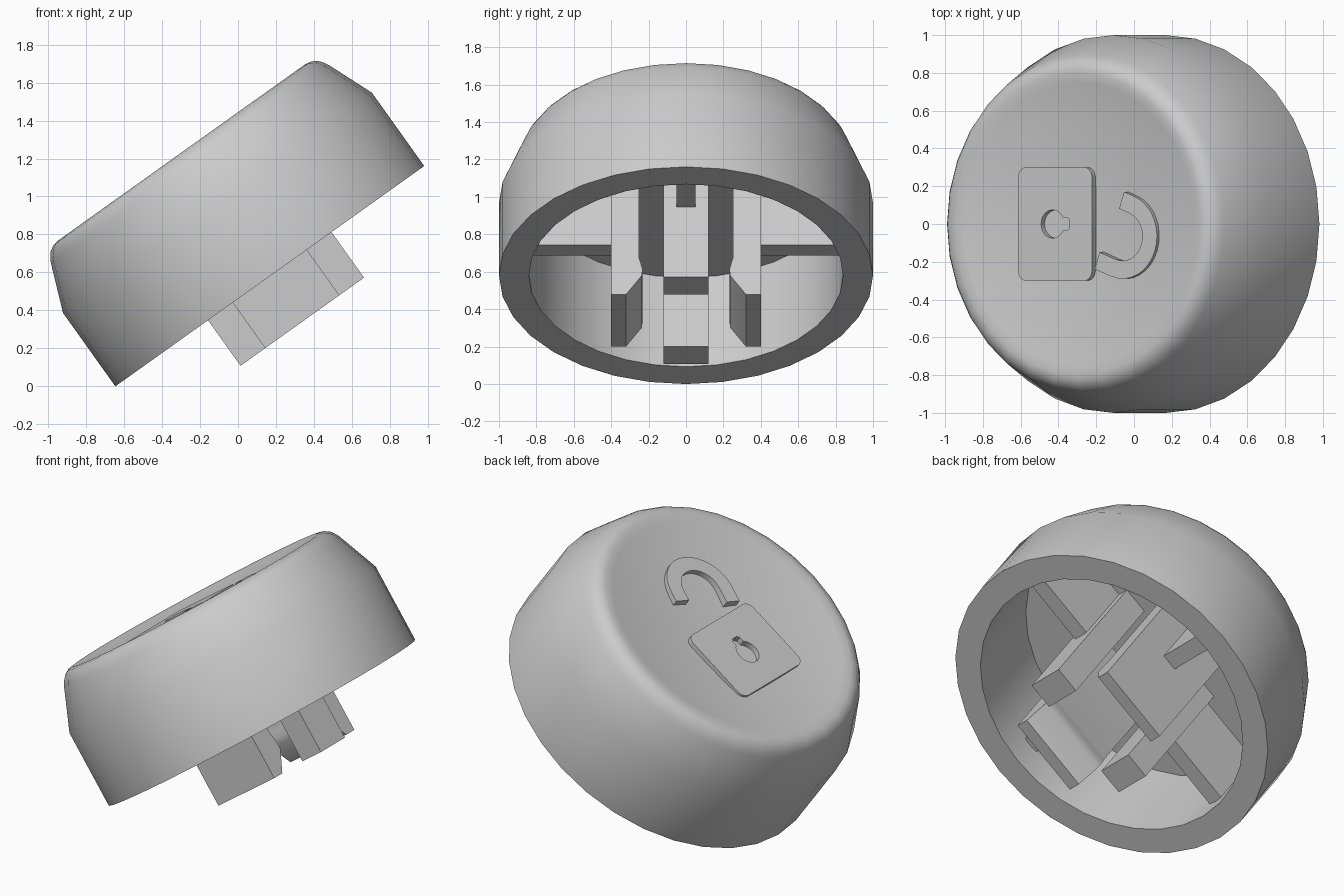
import bpy, bmesh, math
from mathutils import Matrix, Vector

old = bpy.data.objects.get("Cube")
if old:
    bpy.data.objects.remove(old, do_unlink=True)

# The cap is modelled upright, then tipped about y into place
TILT = math.radians(35.5)
PLACE = Matrix.Translation((0.1675, 0, 0.58)) @ Matrix.Rotation(-TILT, 4, 'Y')
CEILING = 0.585

grey = bpy.data.materials.new("plain grey plastic")
grey.use_nodes = True
colour = (0.6, 0.6, 0.6, 1)
grey.diffuse_color = colour
grey.node_tree.nodes["Principled BSDF"].inputs["Base Color"].default_value = colour


def add(name, mesh, local=Matrix()):
    obj = bpy.data.objects.new(name, mesh)
    bpy.context.scene.collection.objects.link(obj)
    mesh.materials.clear()
    mesh.materials.append(grey)
    mesh.transform(PLACE @ local)
    bpy.ops.object.select_all(action='DESELECT')
    obj.select_set(True)
    bpy.context.view_layer.objects.active = obj
    bpy.ops.object.shade_smooth_by_angle(angle=math.radians(40))
    return obj


def box(name, low, high):
    low, high = Vector(low), Vector(high)
    bm = bmesh.new()
    bmesh.ops.create_cube(bm, size=1)
    bmesh.ops.scale(bm, vec=high - low, verts=bm.verts)
    bmesh.ops.translate(bm, vec=(low + high) / 2, verts=bm.verts)
    mesh = bpy.data.meshes.new(name)
    bm.to_mesh(mesh)
    bm.free()
    add(name, mesh)


def slab(name, outlines, depth, local):
    """Extrude a flat outline; further outlines become holes."""
    curve = bpy.data.curves.new(name, 'CURVE')
    curve.dimensions, curve.fill_mode, curve.extrude = '2D', 'BOTH', depth / 2
    for points in outlines:
        spline = curve.splines.new('POLY')
        spline.points.add(len(points) - 1)
        for p, (x, y) in zip(spline.points, points):
            p.co = (x, y, 0, 1)
        spline.use_cyclic_u = True
    temp = bpy.data.objects.new("temp", curve)
    mesh = bpy.data.meshes.new_from_object(temp)
    bpy.data.objects.remove(temp, do_unlink=True)
    bm = bmesh.new()
    bm.from_mesh(mesh)
    bmesh.ops.remove_doubles(bm, verts=bm.verts, dist=1e-5)
    bmesh.ops.recalc_face_normals(bm, faces=bm.faces)
    bm.to_mesh(mesh)
    bm.free()
    add(name, mesh, local)


def arc(cx, cy, r, start, end, steps):
    angles = [math.radians(start + (end - start) * i / steps) for i in range(steps + 1)]
    return [(cx + r * math.cos(a), cy + r * math.sin(a)) for a in angles]


# Hollow round cap with a dished top
profile = [(r, 0.73 + 0.07 * (r / 0.8) ** 2) for r in (0, 0.2, 0.4, 0.6, 0.75)]
profile += [(0.8, 0.801), (0.835, 0.795), (0.865, 0.777), (0.885, 0.752), (0.9, 0.725),
            (1, 0.475), (1, 0), (0.84, 0), (0.84, CEILING), (0, CEILING)]
bm = bmesh.new()
verts = [bm.verts.new((r, 0, z)) for r, z in profile]
edges = [bm.edges.new(pair) for pair in zip(verts, verts[1:])]
bmesh.ops.spin(bm, geom=verts + edges, cent=(0, 0, 0), axis=(0, 0, 1),
               angle=math.tau, steps=32, use_merge=True)
bmesh.ops.remove_doubles(bm, verts=bm.verts, dist=1e-4)
bmesh.ops.recalc_face_normals(bm, faces=bm.faces)
cap_mesh = bpy.data.meshes.new("cap")
bm.to_mesh(cap_mesh)
bm.free()
add("cap", cap_mesh)

# Mounting posts, hooked clips and the ribs that brace them
BOTTOM, TOP, RIB = -0.295, CEILING + 0.02, 0.165
clip = [(0.4, BOTTOM), (0.4, TOP), (0.25, TOP), (0.25, -0.06), (0.242, -0.09),
        (0.233, -0.13), (0.235, -0.17), (0.32, BOTTOM)]
along_x = Matrix(((0, 0, 1, 0), (1, 0, 0, 0), (0, 1, 0, 0), (0, 0, 0, 1)))
for side, lr, fb in ((1, "left", "back"), (-1, "right", "front")):
    a, b = sorted((side * 0.24, side * 0.4))
    box(lr + "_post", (a, -0.12, BOTTOM), (b, 0.12, TOP))
    slab(fb + "_clip", [[(side * y, z) for y, z in clip]], 0.48, along_x)
    a, b = sorted((side * 0.38, side * 0.86))
    box(lr + "_rib", (a, -0.05, RIB), (b, 0.05, TOP))
    box(fb + "_rib", (-0.05, a, RIB), (0.05, b, TOP))

# Raised padlock body with a keyhole
body = []
for cx, cy, start in ((0.02, 0.25, 0), (-0.36, 0.25, 90), (-0.36, -0.25, 180), (0.02, -0.25, 270)):
    body += arc(cx, cy, 0.05, start, start + 90, 5)
keyhole = arc(-0.186, 0, 0.075, 28, 332, 18) + [(-0.09, -0.035), (-0.075, -0.02),
                                                (-0.075, 0.02), (-0.09, 0.035)]
slab("padlock_body", [body, keyhole], 0.06, Matrix.Translation((0, 0, 0.74)))

# Raised open shackle, swung to one side
shackle = [(-0.11, -0.225)] + arc(0, 0, 0.225, -90, 90, 16) + [(-0.07, 0.225), (-0.07, 0.13)]
shackle += arc(0, 0, 0.13, 90, -90, 16) + [(-0.11, -0.13)]
slab("padlock_shackle", [shackle], 0.06,
     Matrix.Translation((0.275, -0.065, 0.75)) @ Matrix.Rotation(math.radians(-20), 4, 'Z'))
